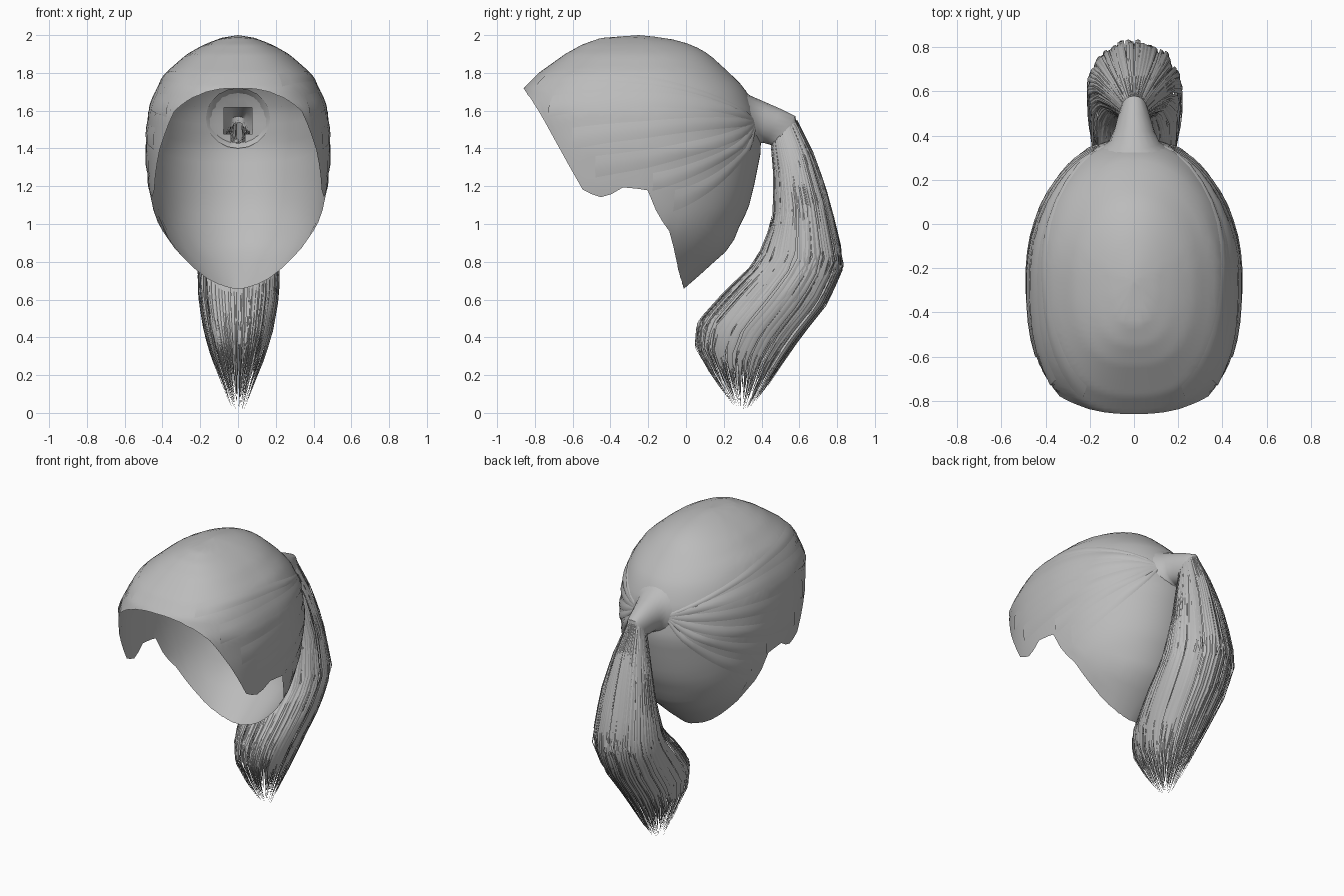
import bpy, bmesh, math, random
from mathutils import Vector

if "Cube" in bpy.data.objects:
    bpy.data.objects.remove(bpy.data.objects["Cube"])

random.seed(4)
grey = bpy.data.materials.new("hair_grey")
grey.diffuse_color = (0.5, 0.5, 0.5, 1)
grey.use_nodes = True
grey.node_tree.nodes["Principled BSDF"].inputs["Base Color"].default_value = grey.diffuse_color


def interp(x, table):
    """Linear lookup in rows sorted by rising first value."""
    if x <= table[0][0]:
        return table[0][1:]
    for a, b in zip(table, table[1:]):
        if x <= b[0]:
            f = (x - a[0]) / (b[0] - a[0])
            return tuple(p + (q - p) * f for p, q in zip(a[1:], b[1:]))
    return table[-1][1:]


def finish(name, bm, angle=40):
    me = bpy.data.meshes.new(name)
    bm.to_mesh(me)
    bm.free()
    me.materials.append(grey)
    ob = bpy.data.objects.new(name, me)
    bpy.context.collection.objects.link(ob)
    bpy.ops.object.select_all(action='DESELECT')
    ob.select_set(True)
    bpy.context.view_layer.objects.active = ob
    bpy.ops.object.shade_smooth_by_angle(angle=math.radians(angle))
    return ob


def add_grid(bm, rows, closed=False):
    """Skin rows of points with quads."""
    vs = [[bm.verts.new(p) for p in r] for r in rows]
    for a, b in zip(vs, vs[1:]):
        n = len(a)
        for i in range(n if closed else n - 1):
            j = (i + 1) % n
            bm.faces.new((a[i], a[j], b[j], b[i]))


# Head sections: height, front y, back y, half width
SECTIONS = [
    (0.66, -0.89, -0.01, 0.17), (0.70, -0.89, 0.04, 0.23), (0.80, -0.89, 0.15, 0.31),
    (0.88, -0.89, 0.24, 0.37), (0.98, -0.89, 0.28, 0.43), (1.08, -0.89, 0.33, 0.455),
    (1.20, -0.89, 0.36, 0.475), (1.40, -0.89, 0.40, 0.49), (1.60, -0.91, 0.37, 0.475),
    (1.72, -0.86, 0.31, 0.43), (1.80, -0.78, 0.23, 0.385), (1.90, -0.64, 0.12, 0.27),
    (1.95, -0.55, 0.03, 0.18), (1.985, -0.45, -0.1, 0.09), (2.0, -0.25, -0.25, 0.0)]
# Hairline: y, height
HAIRLINE = [(-0.86, 1.72), (-0.79, 1.62), (-0.54, 1.17), (-0.43, 1.14), (-0.33, 1.20),
            (-0.2, 1.18), (-0.15, 1.05), (-0.08, 0.95), (-0.04, 0.76), (-0.01, 0.66)]
YC = -0.25


def head(phi, z, push=1.0):
    """Point on the head; phi = 0 is the back, pi the front."""
    yf, yb, w = interp(z, SECTIONS)
    c, s = math.cos(phi), math.sin(phi)
    e = 1.0 if c > 0 else 0.8
    d = (yb - YC) if c > 0 else (YC - yf)
    return Vector((push * w * math.copysign(abs(s) ** e, s),
                   YC + push * d * math.copysign(abs(c) ** e, c), z))


def rim(phi):
    z = 1.99
    while z > 0.66 and z > interp(head(phi, z).y, HAIRLINE)[0]:
        z -= 0.004
    return z


# Scalp cap, open at the face, with a hole for the gathered hair
bm = bmesh.new()
COLS, ROWS = 80, 30
rims = [rim(2 * math.pi * i / COLS) for i in range(COLS)]
rows = [[head(2 * math.pi * i / COLS, 2 - (2 - rims[i]) * (k / ROWS) ** 1.5)
         for i in range(COLS)] for k in range(1, ROWS + 1)]
add_grid(bm, rows, closed=True)
top = bm.verts.new((0, YC, 2.0))
bm.verts.ensure_lookup_table()
for i in range(COLS):
    bm.faces.new((bm.verts[i], top, bm.verts[(i + 1) % COLS]))
hole = [f for f in bm.faces if f.calc_center_median().y > 0.2
        and math.hypot(f.calc_center_median().x, f.calc_center_median().z - 1.54) < 0.09]
bmesh.ops.delete(bm, geom=hole, context='FACES')
bmesh.ops.recalc_face_normals(bm, faces=bm.faces)
finish("scalp_cap", bm)

# Swept locks lying on the cap, running from the hairline to the tie
LOCKS = [(2.65, 1.76, 0.035), (2.3, 1.62, 0.06), (2.05, 1.45, 0.06),
         (1.85, 1.30, 0.06), (1.45, 1.22, 0.05), (1.25, 1.12, 0.06)]
bm = bmesh.new()
for side in (1, -1):
    for phi0, z0, half in LOCKS:
        rows = []
        for k in range(15):
            u = k / 14
            phi = side * (phi0 + (0.22 - phi0) * u)
            zc = z0 + (1.54 - z0) * u * u + 0.05 * math.sin(math.pi * u)
            h = half * (1 - 0.7 * u)
            rows.append([head(phi, zc + h * v, 1.003 + 0.012 * (1 - abs(v)))
                         for v in (1, 0.4, -0.3, -0.9)][::side])
        add_grid(bm, rows)
finish("side_locks", bm)

# Gathered sleeve leading from the cap into the ponytail
SLEEVE = [((0.29, 1.72), (0.37, 1.40), 0.17), ((0.34, 1.68), (0.40, 1.43), 0.115),
          ((0.42, 1.645), (0.41, 1.43), 0.095), ((0.50, 1.61), (0.425, 1.425), 0.08),
          ((0.58, 1.57), (0.445, 1.42), 0.062), ((0.585, 1.52), (0.46, 1.41), 0.058)]


def oval(f, b, w, a, r=1.0):
    m = ((f[0] + b[0]) / 2, (f[1] + b[1]) / 2)
    c = math.cos(a) * r / 2
    return Vector((w * r * math.sin(a), m[0] + c * (b[0] - f[0]), m[1] + c * (b[1] - f[1])))


bm = bmesh.new()
add_grid(bm, [[oval(f, b, w, 2 * math.pi * i / 20) for i in range(20)]
              for f, b, w in SLEEVE], closed=True)
bmesh.ops.recalc_face_normals(bm, faces=bm.faces)
finish("gathered_sleeve", bm)

# Ponytail sections: level, inner y z, outer y z, half width
TAIL = [(0, 0.45, 1.43, 0.585, 1.55, 0.058), (1, 0.465, 1.25, 0.68, 1.36, 0.12),
        (2, 0.46, 1.02, 0.76, 1.12, 0.175), (3, 0.37, 0.80, 0.84, 0.79, 0.215),
        (4, 0.20, 0.64, 0.75, 0.58, 0.21), (5, 0.06, 0.48, 0.60, 0.39, 0.18),
        (6, 0.05, 0.35, 0.50, 0.25, 0.14), (7, 0.14, 0.19, 0.42, 0.13, 0.085),
        (8, 0.26, 0.03, 0.32, 0.0, 0.03)]


def tail(level, a, r):
    fy, fz, by, bz, w = interp(level, TAIL)
    return oval((fy, fz), (by, bz), w, a, r)


# Ponytail of overlapping tapered ribbons in an outer and an inner layer
bm = bmesh.new()
for count, r_low, r_high, half in ((110, 0.93, 1.03, 0.055), (40, 0.6, 0.85, 0.1)):
    for i in range(count):
        a = 2 * math.pi * (i + random.uniform(-0.3, 0.3)) / count
        r0, r1 = random.uniform(r_low, r_high), random.uniform(r_low, r_high)
        end = random.choice((random.uniform(6.3, 7.6), random.uniform(7.2, 8.0)))
        twist = random.uniform(-0.06, 0.06)
        rows = []
        for k in range(17):
            u = k / 16
            h = half * min(1.0, (1 - u) * 3.5 + 0.04)
            r = r0 + (r1 - r0) * u
            mid = a + twist * math.sin(3 * u)
            rows.append([tail(end * u, mid + h * v, r + 0.015 * (1 - abs(v)))
                         for v in (-1, 0, 1)])
        add_grid(bm, rows)
for v in bm.verts:
    v.co.z = max(v.co.z, 0.0)
finish("ponytail_strands", bm, 30)
